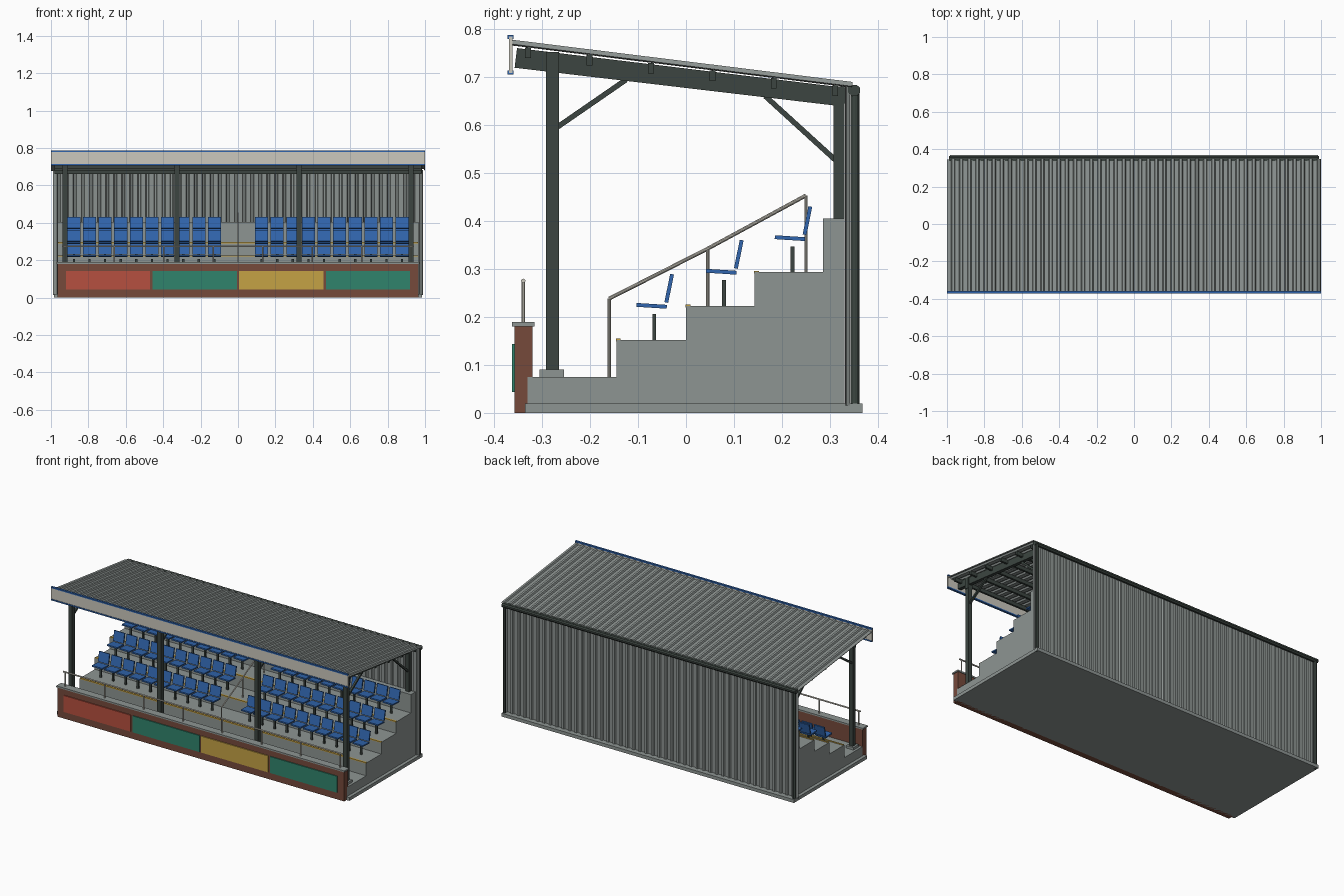
import bpy, bmesh
from mathutils import Vector

old = bpy.data.objects.get("Cube")
if old:
    bpy.data.objects.remove(old, do_unlink=True)


def material(name, r, g, b):
    m = bpy.data.materials.new(name)
    m.use_nodes = True
    m.diffuse_color = (r, g, b, 1)
    m.node_tree.nodes["Principled BSDF"].inputs["Base Color"].default_value = (r, g, b, 1)
    return m


concrete = material("concrete grey", 0.27, 0.30, 0.29)
sheet = material("sheet grey", 0.26, 0.29, 0.28)
steel = material("dark green steel", 0.045, 0.06, 0.052)
blue = material("seat blue", 0.03, 0.13, 0.42)
brick = material("brick brown", 0.18, 0.068, 0.044)
red = material("panel red", 0.47, 0.08, 0.05)
green = material("panel green", 0.03, 0.23, 0.15)
yellow = material("panel yellow", 0.56, 0.36, 0.06)
cream = material("cream", 0.60, 0.58, 0.51)


def finish(bm, name, *mats):
    mesh = bpy.data.meshes.new(name)
    bmesh.ops.recalc_face_normals(bm, faces=bm.faces)
    bm.to_mesh(mesh)
    bm.free()
    for m in mats:
        mesh.materials.append(m)
    return place(mesh, name)


def place(mesh, name, loc=(0, 0, 0)):
    obj = bpy.data.objects.new(name, mesh)
    obj.location = loc
    bpy.context.collection.objects.link(obj)
    return obj


def add_prism(bm, pts, x0, x1, slot=0):
    """Extrude a (y, z) outline along x."""
    a = [bm.verts.new((x0, y, z)) for y, z in pts]
    b = [bm.verts.new((x1, y, z)) for y, z in pts]
    faces = [bm.faces.new(a), bm.faces.new(b[::-1])]
    for i in range(len(pts)):
        j = (i + 1) % len(pts)
        faces.append(bm.faces.new((a[i], b[i], b[j], a[j])))
    for f in faces:
        f.material_index = slot


def rect(y0, y1, z0, z1):
    return [(y0, z0), (y1, z0), (y1, z1), (y0, z1)]


def strip(p, q, t):
    """Outline of a straight bar of thickness t from p to q."""
    p, q = Vector(p), Vector(q)
    d = (q - p).normalized()
    n = Vector((-d.y, d.x)) * t / 2
    return [tuple(v) for v in (p - n, q - n, q + n, p + n)]


def prism(name, pts, x0, x1, mat):
    bm = bmesh.new()
    add_prism(bm, pts, x0, x1)
    return finish(bm, name, mat)


def tube(name, p, q, r, mat, sides=10):
    p, q = Vector(p), Vector(q)
    bpy.ops.mesh.primitive_cylinder_add(vertices=sides, radius=r, depth=(q - p).length,
                                        location=(p + q) / 2)
    obj = bpy.context.object
    obj.rotation_euler = (q - p).to_track_quat('Z', 'Y').to_euler()
    obj.name = name
    obj.data.materials.append(mat)
    bpy.ops.object.shade_smooth_by_angle()
    return obj


def ribbed_sheet(name, a, b, half, ribs, height, thick):
    """Box-ribbed sheet from line a to line b (y, z), ribs on the outer side."""
    a, b = Vector((0, *a)), Vector((0, *b))
    n = Vector((1, 0, 0)).cross(b - a).normalized()
    pitch = 2 * half / ribs
    prof = [(-half + (i + u) * pitch, h) for i in range(ribs)
            for u, h in ((0, 0), (0.5, 0), (0.6, height), (0.9, height))]
    prof.append((half, 0))
    bm = bmesh.new()
    rows = [[bm.verts.new(e + n * h + Vector((x, 0, 0))) for e in (a, b)] for x, h in prof]
    for r, s in zip(rows, rows[1:]):
        bm.faces.new((r[0], s[0], s[1], r[1]))
    mesh = bpy.data.meshes.new(name)
    bm.to_mesh(mesh)
    bm.free()
    mesh.materials.append(sheet)
    mod = place(mesh, name).modifiers.new("thickness", 'SOLIDIFY')
    mod.thickness = thick
    mod.offset = -1


# Stepped terrace on its slab
TREADS = [(-0.145, 0.152), (0.0, 0.223), (0.143, 0.293)]
outline = [(-0.33, 0.01), (-0.33, 0.075)]
level = 0.075
for y, z in TREADS + [(0.285, 0.405)]:
    outline += [(y, level), (y, z)]
    level = z
outline += [(0.33, level), (0.33, 0.01)]
prism("terrace", outline, -0.965, 0.965, concrete)
prism("base_slab", rect(-0.335, 0.368, 0, 0.02), -0.985, 0.985, concrete)
for y, z in TREADS:
    prism("step_nosing", rect(y - 0.001, y + 0.009, z - 0.003, z + 0.003), -0.963, 0.963, yellow)

# Front wall with coping and coloured panels
prism("front_wall", rect(-0.357, -0.32, 0, 0.18), -0.965, 0.965, brick)
prism("wall_coping", rect(-0.363, -0.316, 0.18, 0.189), -0.97, 0.97, concrete)
for x, mat in zip((-0.695, -0.231, 0.231, 0.695), (red, green, yellow, green)):
    prism("wall_panel", rect(-0.363, -0.356, 0.043, 0.143), x - 0.225, x + 0.225, mat)

# Rail on the front wall
tube("front_rail", (-0.94, -0.339, 0.275), (0.94, -0.339, 0.275), 0.0045, cream)
for i in range(8):
    x = -0.925 + i * 1.85 / 7
    tube("front_rail_post", (x, -0.339, 0.185), (x, -0.339, 0.275), 0.004, cream)

# Aisle handrail
rail = [(-0.16, 0.075, 0.238), (0.045, 0.223, 0.342), (0.25, 0.293, 0.453)]
for y, z0, z1 in rail:
    tube("aisle_rail_post", (0, y, z0), (0, y, z1), 0.0035, cream)
for p, q in zip(rail, rail[1:]):
    tube("aisle_handrail", (0, p[0], p[2]), (0, q[0], q[2]), 0.004, cream)

# Seats: one shared mesh, three rows on both sides of the aisle
bm = bmesh.new()
add_prism(bm, strip((0.042, 0.073), (0.105, 0.069), 0.008), -0.035, 0.035)
add_prism(bm, strip((0.104, 0.078), (0.116, 0.137), 0.008), -0.035, 0.035)
add_prism(bm, rect(0.075, 0.083, 0, 0.054), -0.006, 0.006, 1)
first = finish(bm, "seat", blue, steel)
seat_mesh = first.data
bpy.data.objects.remove(first)
for y, z in TREADS:
    for side in (-1, 1):
        for i in range(10):
            place(seat_mesh, "seat", (side * (0.126 + i * 0.0835), y, z))


# Steel frames
def roof_z(y, drop=0):
    return 0.777 - 0.124 * (y + 0.36) - drop


for x in (-0.925, -0.327, 0.327, 0.925):
    bm = bmesh.new()
    for pts, w in (
            (rect(-0.292, -0.265, 0.08, 0.735), 0.013),
            (rect(-0.292, -0.265, 0.685, 0.752), 0.016),
            (rect(0.307, 0.33, 0.4, 0.68), 0.013),
            ([(-0.357, 0.719), (0.33, 0.638), (0.334, 0.677), (-0.352, 0.76)], 0.011),
            (strip((-0.27, 0.594), (-0.125, 0.694), 0.011), 0.006),
            (strip((0.312, 0.526), (0.165, 0.66), 0.011), 0.006)):
        add_prism(bm, pts, x - w, x + w)
    finish(bm, "steel_frame", steel)
    prism("column_base", rect(-0.305, -0.254, 0.075, 0.09), x - 0.025, x + 0.025, concrete)
for i in range(6):
    y = -0.329 + i * 0.128
    prism("purlin", rect(y - 0.006, y + 0.006, roof_z(y, 0.034), roof_z(y, 0.012)),
          -0.98, 0.98, steel)

# Ribbed roof and back wall
ribbed_sheet("roof_sheet", (-0.362, roof_z(-0.362, 0.009)), (0.346, roof_z(0.346, 0.009)),
             1.0, 46, 0.009, 0.003)
ribbed_sheet("back_cladding", (0.334, 0.683), (0.334, 0.015), 0.99, 46, 0.008, 0.003)

# Fascia with blue edges
prism("fascia", rect(-0.369, -0.361, 0.708, 0.784), -1, 1, cream)
for z in (0.705, 0.779):
    prism("fascia_edge", rect(-0.372, -0.359, z, z + 0.008), -1, 1, blue)

# Gutter and downpipes
prism("gutter", [(0.338, 0.683), (0.338, 0.667), (0.345, 0.66), (0.356, 0.66),
                 (0.363, 0.668), (0.363, 0.677), (0.356, 0.683)], -0.99, 0.99, steel)
for side in (-1, 1):
    tube("downpipe", (side * 0.976, 0.352, 0), (side * 0.976, 0.352, 0.665), 0.009, steel, 12)
